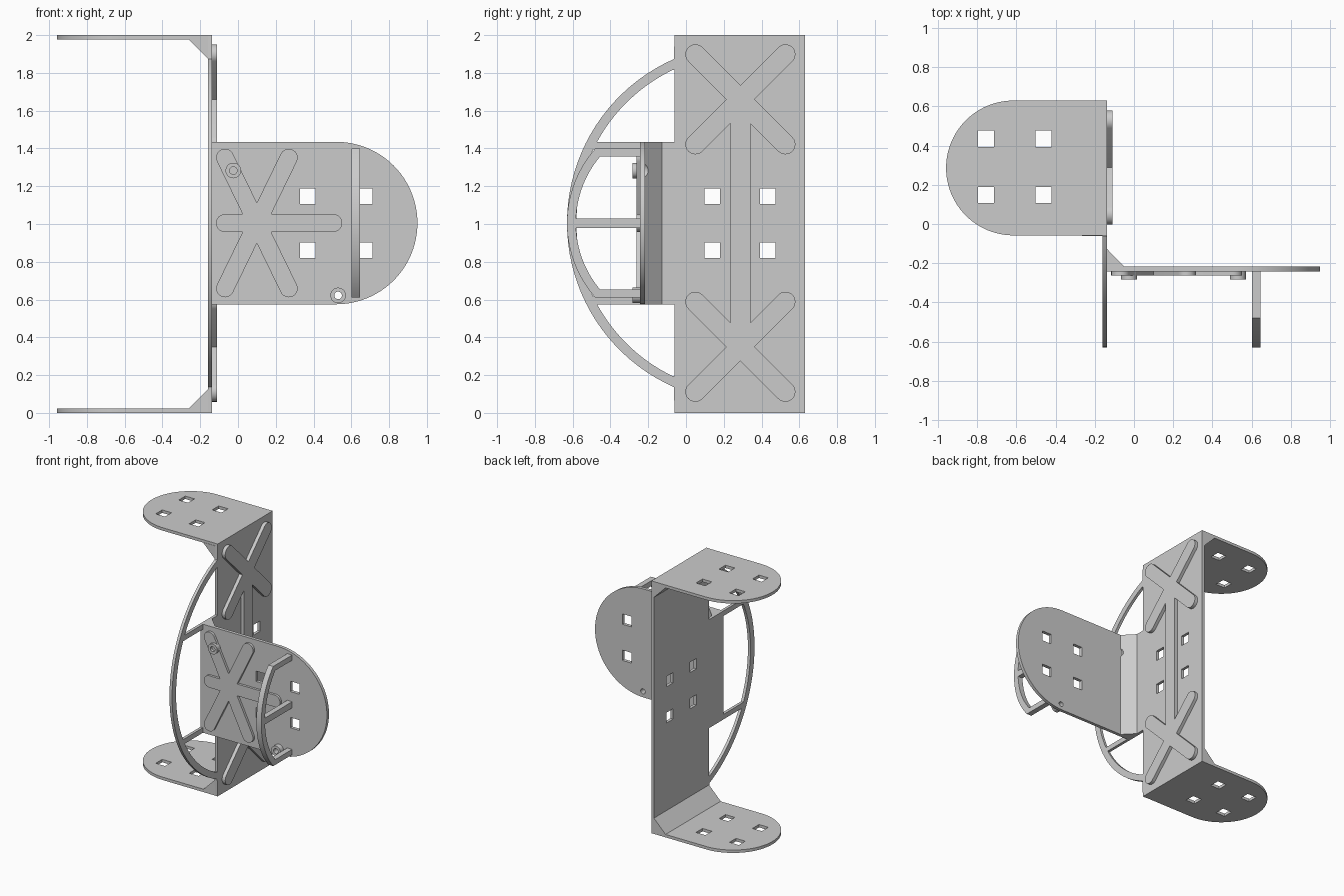
import bpy
import bmesh
from math import cos, sin, pi, radians, asin
from mathutils import Matrix, Vector

cube = bpy.data.objects.get("Cube")
if cube:
    bpy.data.objects.remove(cube, do_unlink=True)

grey = bpy.data.materials.new("plain grey")
grey.use_nodes = True
grey.diffuse_color = (0.6, 0.6, 0.6, 1)
grey.node_tree.nodes["Principled BSDF"].inputs["Base Color"].default_value = grey.diffuse_color

# Drawing planes: columns are the directions of u, v and the thickness
PLANES = {
    "x": ((0, 1, 0), (0, 0, 1), (1, 0, 0)),   # draws (y, z)
    "y": ((1, 0, 0), (0, 0, 1), (0, -1, 0)),  # draws (x, z)
    "z": ((1, 0, 0), (0, 1, 0), (0, 0, 1)),   # draws (x, y)
}
parts = []


def plate(name, axis, lo, hi, outline, holes=()):
    """Flat plate from an outline with holes, between lo and hi along axis."""
    curve = bpy.data.curves.new(name, "CURVE")
    curve.dimensions = "2D"
    curve.fill_mode = "BOTH"
    curve.extrude = (hi - lo) / 2
    for loop in (outline, *holes):
        spline = curve.splines.new("POLY")
        spline.points.add(len(loop) - 1)
        for point, (u, v) in zip(spline.points, loop):
            point.co = (u, v, 0, 1)
        spline.use_cyclic_u = True
    temp = bpy.data.objects.new(name + " curve", curve)
    bpy.context.collection.objects.link(temp)
    bpy.context.view_layer.update()
    mesh = bpy.data.meshes.new_from_object(temp.evaluated_get(bpy.context.evaluated_depsgraph_get()))
    bpy.data.objects.remove(temp, do_unlink=True)
    bpy.data.curves.remove(curve)
    turn = Matrix(PLANES[axis]).transposed().to_4x4()
    shift = Vector([(lo + hi) / 2 if a == axis else 0 for a in "xyz"])
    mesh.transform(Matrix.Translation(shift) @ turn)
    bm = bmesh.new()
    bm.from_mesh(mesh)
    bmesh.ops.remove_doubles(bm, verts=bm.verts, dist=0.0001)
    bmesh.ops.recalc_face_normals(bm, faces=bm.faces)
    bm.to_mesh(mesh)
    bm.free()
    mesh.name = name
    mesh.materials.clear()
    mesh.materials.append(grey)
    obj = bpy.data.objects.new(name, mesh)
    bpy.context.collection.objects.link(obj)
    parts.append(obj)
    return obj


def arc(u, v, r, start, end, steps=32):
    return [(u + r * cos(start + (end - start) * i / steps),
             v + r * sin(start + (end - start) * i / steps)) for i in range(steps + 1)]


def circle(u, v, r):
    return arc(u, v, r, 0, 2 * pi, 32)[:-1]


def rect(u0, u1, v0, v1):
    return [(u0, v0), (u1, v0), (u1, v1), (u0, v1)]


def square_holes(us, vs, s=0.041):
    return [rect(u - s, u + s, v - s, v + s) for u in us for v in vs]


def star(u, v, r, arms, open_first=False):
    """Outline of round-ended arms (angle in degrees, length), in turning order."""
    points = []
    for i, (deg, length) in enumerate(arms):
        a = radians(deg)
        if not (open_first and i == 0):
            points += arc(u + length * cos(a), v + length * sin(a), r, a - pi / 2, a + pi / 2, 12)
        gap = radians((arms[(i + 1) % len(arms)][0] - deg) % 360) / 2
        d = r / sin(gap)
        points.append((u + d * cos(a + gap), v + d * sin(a + gap)))
    return points


def mirror_z(points):
    return [(u, 2.01 - v) for u, v in points]


# Upright wall with its bowed handle: windows are cut between bow and wall
MID, BOW = 1.005, 0.319
OUT, IN = 0.949, 0.899


def bow(r, z0, z1):
    return arc(BOW, MID, r, pi - asin((z0 - MID) / r), pi - asin((z1 - MID) / r), 40)


top_window = [(-0.06, 1.435), (-0.06, 1.815)] + bow(IN, 1.815, 1.435)
mid_window = [(-0.24, 0.615), (-0.24, 1.395)] + bow(IN, 1.395, 0.615)
wall = [(0.63, 0), (0.63, 2), (-0.06, 2)] + bow(OUT, 1.873, 0.137) + [(-0.06, 0)]
plate("upright_wall", "x", -0.16, -0.137, wall,
      [top_window, mid_window, mirror_z(top_window)] + square_holes((0.14, 0.432), (0.86, 1.147)))

# Raised double-cross rib on the wall
half = star(0.288, 1.66, 0.053, [(-90, 0), (-45, 0.337), (45, 0.337), (135, 0.337), (225, 0.337)], True)
other = [(0.576 - u, 2.01 - v) for u, v in half]
plate("wall_rib", "x", -0.138, -0.11, half + other)

# Top and bottom flanges with their sloped corner fillets
flange = [(-0.145, -0.058), (-0.145, 0.63)] + arc(-0.615, 0.286, 0.344, pi / 2, 3 * pi / 2, 48)
for name, lo, hi, inner, slope in (("bottom", 0, 0.023, 0.02, 0.13), ("top", 1.977, 2, 1.98, 1.87)):
    plate(name + "_flange", "z", lo, hi, flange,
          square_holes((-0.755, -0.462), (0.147, 0.435)))
    plate(name + "_fillet", "y", -0.06, 0.63,
          [(-0.155, inner), (-0.265, inner), (-0.155, slope)])

# Front plate with rounded end
LOW_BOSS, HIGH_BOSS = (0.53, 0.622), (-0.025, 1.283)
front = [(-0.15, 1.435), (-0.15, 0.575)] + arc(0.52, MID, 0.43, -pi / 2, pi / 2, 48)
plate("front_plate", "y", -0.243, -0.217, front,
      square_holes((0.37, 0.67), (0.86, 1.147)) + [circle(*LOW_BOSS, 0.02)])
fillet = plate("front_fillet", "z", 0.575, 1.435,
               [(-0.14, -0.125), (-0.14, -0.218), (-0.05, -0.218)])

# Round pocket in the fillet behind the upper boss
cutter = plate("pocket_cutter", "y", -0.25, -0.1, circle(*HIGH_BOSS, 0.042))
pocket = fillet.modifiers.new("pocket", "BOOLEAN")
pocket.operation = "DIFFERENCE"
pocket.object = cutter
bpy.context.view_layer.objects.active = fillet
bpy.ops.object.modifier_apply(modifier=pocket.name)
parts.remove(cutter)
bpy.data.objects.remove(cutter, do_unlink=True)

# Raised star rib and bosses on the front plate
plate("front_rib", "y", -0.262, -0.242,
      star(0.1, MID, 0.047, [(-64, 0.385), (0, 0.405), (64, 0.385), (116, 0.385),
                             (180, 0.17), (244, 0.385)]))
for name, spot in (("lower_boss", LOW_BOSS), ("upper_boss", HIGH_BOSS)):
    plate(name, "y", -0.283, -0.242, circle(*spot, 0.041), [circle(*spot, 0.02)])

# Small bowed handle on three struts
def small_bow(r, z0, z1):
    return arc(-0.035, MID, r, pi - asin((z0 - MID) / r), pi - asin((z1 - MID) / r), 24)


window = [(-0.24, 1.03), (-0.24, 1.358)] + small_bow(0.548, 1.358, 1.03)
handle = [(-0.24, 0.61), (-0.24, 1.4)] + small_bow(0.595, 1.4, 0.61)
# the front plate closes the windows at their inner ends
comb = [(-0.235, 1.4)] + small_bow(0.595, 1.4, 0.61) + [(-0.235, 0.61), (-0.235, 0.652)]
comb += small_bow(0.548, 0.652, 0.98)[0:] + [(-0.235, 0.98), (-0.235, 1.03)]
comb += small_bow(0.548, 1.03, 1.358) + [(-0.235, 1.358)]
plate("front_handle", "x", 0.602, 0.645, comb)

# Smooth round edges, keep corners sharp
bpy.ops.object.select_all(action="DESELECT")
for obj in parts:
    obj.select_set(True)
bpy.context.view_layer.objects.active = parts[0]
bpy.ops.object.shade_smooth_by_angle()
